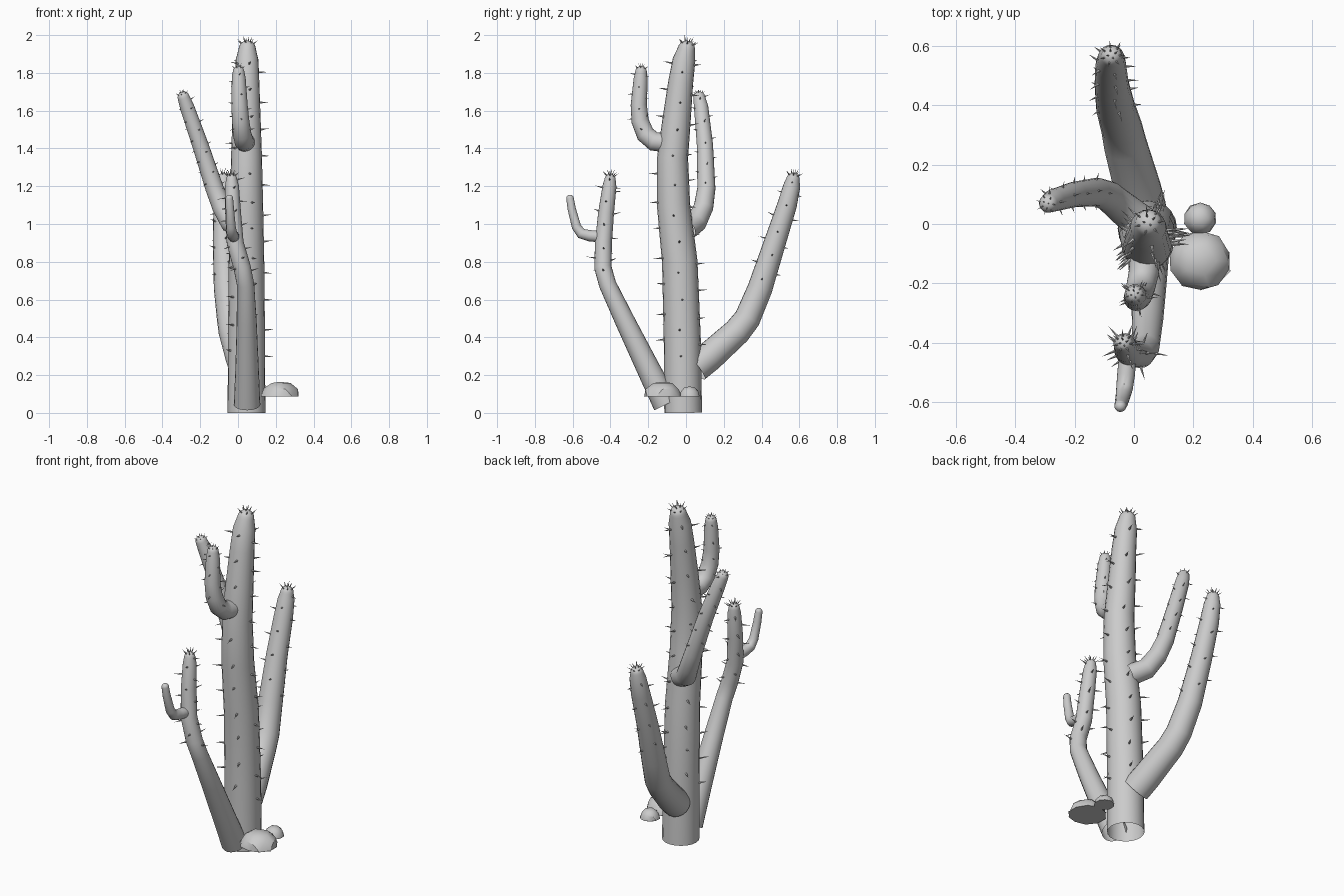
import bpy, bmesh, math, random
from mathutils import Vector, Matrix

if "Cube" in bpy.data.objects:
    bpy.data.objects.remove(bpy.data.objects["Cube"])

random.seed(4)
SIDES = 20


def finish(bm, name, angle=40):
    bmesh.ops.recalc_face_normals(bm, faces=bm.faces)
    me = bpy.data.meshes.new(name)
    bm.to_mesh(me)
    bm.free()
    ob = bpy.data.objects.new(name, me)
    bpy.context.collection.objects.link(ob)
    bpy.ops.object.select_all(action='DESELECT')
    bpy.context.view_layer.objects.active = ob
    ob.select_set(True)
    bpy.ops.object.shade_smooth_by_angle(angle=math.radians(angle))
    return ob


def frames(path):
    """Centre, radius and rotation at each path point, without twist."""
    pts = [Vector(p[:3]) for p in path]
    out, rot, last = [], None, None
    for i, p in enumerate(pts):
        a = (p - pts[i - 1]).normalized() if i else (pts[1] - p).normalized()
        b = (pts[i + 1] - p).normalized() if i < len(pts) - 1 else a
        t = (a + b).normalized()
        start = Vector((0, 0, 1)) if rot is None else last
        turn = start.rotation_difference(t).to_matrix()
        rot = turn if rot is None else turn @ rot
        last = t
        out.append((p, path[i][3], rot.copy()))
    return out


def stem(name, path):
    """Tapering tube, open at the root, with a rounded tip."""
    fr = frames(path)
    rings = list(fr)
    p, r, rot = fr[-1]
    for k in range(1, 5):
        a = k * math.pi / 10
        rings.append((p + rot @ Vector((0, 0, r * math.sin(a))), r * math.cos(a), rot))
    bm = bmesh.new()
    prev = None
    for c, rad, m in rings:
        ring = [bm.verts.new(c + m @ Vector((rad * math.cos(2 * math.pi * j / SIDES),
                                             rad * math.sin(2 * math.pi * j / SIDES), 0)))
                for j in range(SIDES)]
        if prev:
            for j in range(SIDES):
                k = (j + 1) % SIDES
                bm.faces.new((prev[j], prev[k], ring[k], ring[j]))
        prev = ring
    top = bm.verts.new(p + rot @ Vector((0, 0, r)))
    for j in range(SIDES):
        bm.faces.new((prev[j], prev[(j + 1) % SIDES], top))
    return finish(bm, name)


def spine(bm, pos, d, length, rad):
    m = Matrix.Translation(pos + d * (length / 2 - 0.005)) @ d.to_track_quat('Z', 'Y').to_matrix().to_4x4()
    bmesh.ops.create_cone(bm, cap_ends=True, segments=5, radius1=rad, radius2=0.0,
                          depth=length + 0.01, matrix=m)


def spines(name, path, z0, step, length, tip_len, rad, rows=5):
    """Staggered rows of spines along a stem plus a crown at its tip."""
    fr = frames(path)
    bm = bmesh.new()
    for row in range(rows):
        z = z0 + step * (row * 0.4 % 1)
        while z < fr[-1][0].z:
            for (p, r, m), (q, s, n) in zip(fr, fr[1:]):
                if p.z <= z < q.z:
                    f = (z - p.z) / (q.z - p.z)
                    a = 2 * math.pi * row / rows + random.uniform(-.15, .15)
                    d = (m @ Vector((math.cos(a), math.sin(a), random.uniform(-.1, .25)))).normalized()
                    out = (m @ Vector((math.cos(a), math.sin(a), 0))) * (r + (s - r) * f)
                    spine(bm, p.lerp(q, f) + out, d, length * random.uniform(.7, 1.1), rad)
                    break
            z += step * random.uniform(.9, 1.1)
    p, r, m = fr[-1]
    for polar, count in ((.35, 4), (.85, 7)):
        for j in range(count):
            a = 2 * math.pi * j / count + polar
            d = m @ Vector((math.sin(polar) * math.cos(a), math.sin(polar) * math.sin(a), math.cos(polar)))
            spine(bm, p + d * r, d, tip_len, rad * .7)
    return finish(bm, name)


# Stem paths: x, y, z, radius
trunk = [(.045, -.015, 0, .1), (.045, -.02, .4, .098), (.045, -.033, .8, .094),
         (.045, -.066, 1.1, .088), (.045, -.071, 1.35, .082), (.045, -.05, 1.55, .075),
         (.047, -.028, 1.75, .066), (.048, -.01, 1.87, .06), (.049, .002, 1.925, .046)]
front_arm = [(.048, -.105, .045, .07), (.048, -.2, .235, .062), (.046, -.32, .48, .053),
             (.04, -.415, .68, .046), (.022, -.44, .77, .046), (-.015, -.437, .9, .045),
             (-.026, -.423, 1.06, .042), (-.032, -.405, 1.2, .037), (-.034, -.402, 1.235, .03)]
front_shoot = [(-.02, -.43, .93, .03), (-.027, -.51, .938, .03), (-.032, -.555, .95, .028),
               (-.037, -.58, .985, .025), (-.043, -.605, 1.08, .022), (-.046, -.614, 1.135, .02)]
back_arm = [(.03, .05, .24, .08), (.012, .12, .295, .079), (-.03, .27, .43, .073),
            (-.042, .325, .5, .07), (-.062, .392, .66, .066), (-.075, .47, .9, .058),
            (-.078, .535, 1.1, .052), (-.077, .56, 1.2, .045), (-.076, .566, 1.235, .036)]
side_arm = [(.03, 0, .97, .06), (-.04, .055, 1.01, .056), (-.085, .093, 1.09, .052),
            (-.125, .108, 1.19, .048), (-.2, .1, 1.42, .043), (-.27, .08, 1.62, .038),
            (-.288, .07, 1.67, .032)]
upper_arm = [(.04, -.1, 1.43, .052), (.032, -.17, 1.437, .051), (.022, -.215, 1.475, .049),
             (.014, -.243, 1.545, .046), (.008, -.25, 1.63, .043), (.004, -.24, 1.77, .037),
             (.003, -.238, 1.805, .031)]

for name, path in (("trunk", trunk), ("front_arm", front_arm), ("front_shoot", front_shoot),
                   ("back_arm", back_arm), ("side_arm", side_arm), ("upper_arm", upper_arm)):
    stem(name, path)

# Spines
spines("trunk_spines", trunk, .3, .15, .05, .03, .007)
spines("front_arm_spines", front_arm, .75, .12, .045, .03, .006)
spines("back_arm_spines", back_arm, .7, .13, .035, .028, .006)
spines("side_arm_spines", side_arm, 1.2, .11, .025, .015, .005)
spines("upper_arm_spines", upper_arm, 1.5, .11, .028, .018, .005)


# Stones: faceted flat-bottomed domes
def stone(name, centre, sx, sy, h):
    bm = bmesh.new()
    bmesh.ops.create_icosphere(bm, subdivisions=2, radius=1)
    bmesh.ops.bisect_plane(bm, geom=bm.verts[:] + bm.edges[:] + bm.faces[:], plane_co=(0, 0, 0),
                           plane_no=(0, 0, -1), clear_outer=True)
    bmesh.ops.holes_fill(bm, edges=[e for e in bm.edges if e.is_boundary])
    for v in bm.verts:
        k = random.uniform(.95, 1.05)
        v.co = Vector((v.co.x * sx * k, v.co.y * sy * k, min(v.co.z, .93) * h * 1.07)) + Vector(centre)
    finish(bm, name, 30)


stone("large_stone", (.223, -.125, .088), .105, .1, .077)
stone("small_stone", (.223, .018, .088), .054, .054, .052)
